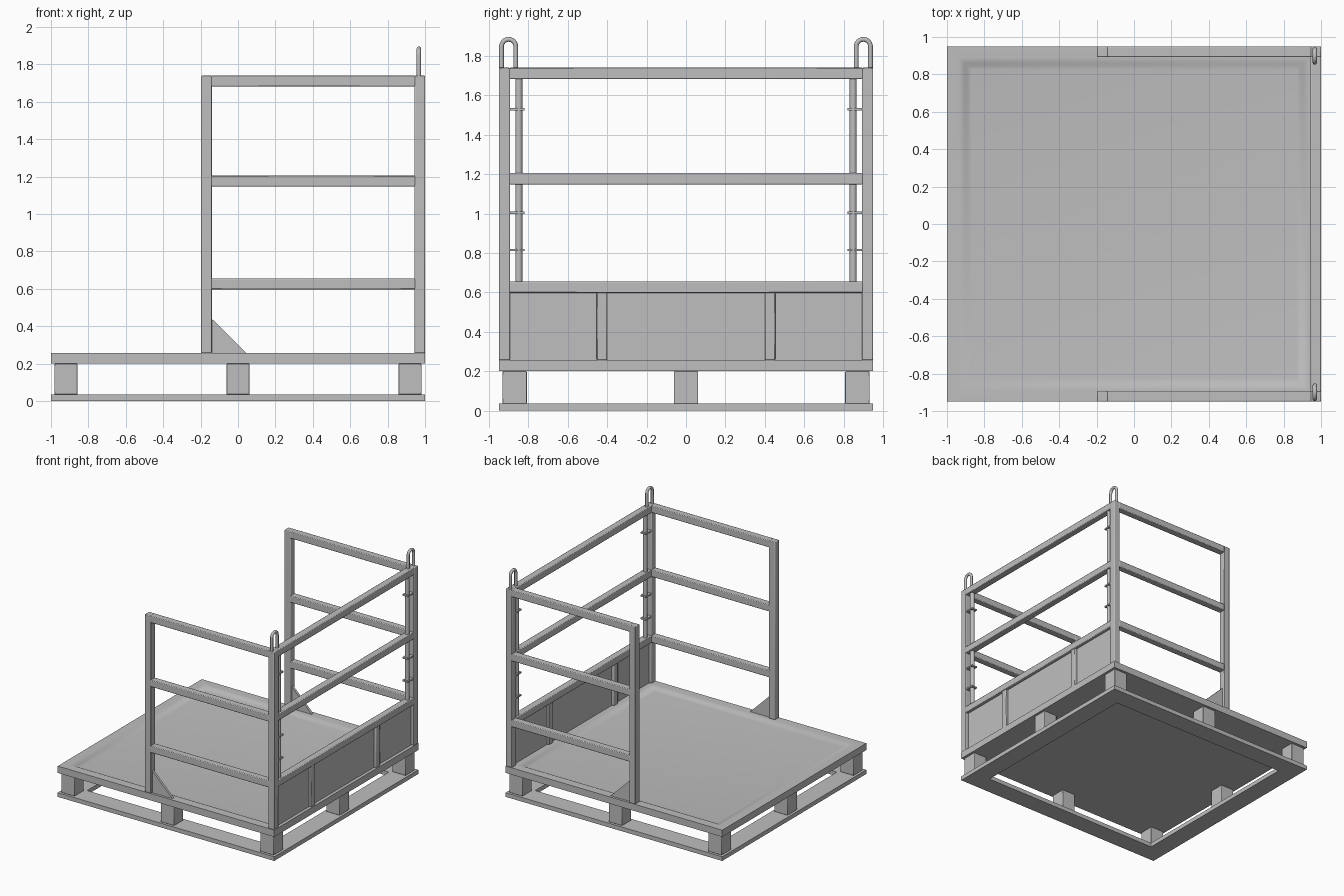
import bpy, bmesh, math
from mathutils import Vector

if "Cube" in bpy.data.objects:
    bpy.data.objects.remove(bpy.data.objects["Cube"])

steel = bpy.data.materials.new("galvanised grey")
steel.diffuse_color = (0.52, 0.52, 0.52, 1)
steel.use_nodes = True
steel.node_tree.nodes["Principled BSDF"].inputs["Base Color"].default_value = steel.diffuse_color


def finish(name, bm, bevel=0.0, smooth=False):
    bmesh.ops.recalc_face_normals(bm, faces=bm.faces)
    me = bpy.data.meshes.new(name)
    bm.to_mesh(me)
    bm.free()
    me.materials.append(steel)
    ob = bpy.data.objects.new(name, me)
    bpy.context.collection.objects.link(ob)
    if bevel:
        mod = ob.modifiers.new("rounded edges", 'BEVEL')
        mod.width, mod.segments = bevel, 2
    if smooth or bevel:
        bpy.ops.object.select_all(action='DESELECT')
        ob.select_set(True)
        bpy.context.view_layer.objects.active = ob
        bpy.ops.object.shade_smooth_by_angle(angle=math.radians(40))
    return ob


def box(name, x, y, z, bevel=0.0):
    """Box from (min, max) ranges on each axis."""
    bm = bmesh.new()
    bmesh.ops.create_cube(bm, size=1)
    for v in bm.verts:
        v.co = [r[0] + (c + 0.5) * (r[1] - r[0]) for c, r in zip(v.co, (x, y, z))]
    return finish(name, bm, bevel)


def mirrored(y0, y1, s):
    return tuple(sorted((s * y0, s * y1)))


def rings(name, loops, closed, smooth=False):
    """Skin a list of equal-length loops; cap the ends unless closed."""
    bm = bmesh.new()
    rows = [[bm.verts.new(p) for p in loop] for loop in loops]
    n = len(rows[0])
    for i in range(len(rows) if closed else len(rows) - 1):
        a, b = rows[i], rows[(i + 1) % len(rows)]
        for j in range(n):
            bm.faces.new((a[j], a[(j + 1) % n], b[(j + 1) % n], b[j]))
    if not closed:
        bm.faces.new(rows[0])
        bm.faces.new(rows[-1])
    return finish(name, bm, 0, smooth)


def rect(x0, x1, y, z):
    return [(x0, -y, z), (x1, -y, z), (x1, y, z), (x0, y, z)]


T = 0.057          # tube size
R = 0.005          # tube edge rounding
Y = 0.95           # half depth
Z0, Z1 = 0.2, 0.257  # deck bottom and top

# Skid frame resting on the floor
W = 0.16
rings("skid_frame", [rect(-1, 1, Y, 0), rect(-1, 1, Y, 0.035),
                     rect(-1 + W, 1 - W, Y - W, 0.035), rect(-1 + W, 1 - W, Y - W, 0)], True)

# Eight spacer blocks around the edge
for cx in (-0.92, 0, 0.92):
    for cy in (-0.87, 0, 0.87):
        if cx or cy:
            box("spacer_block", (cx - 0.062, cx + 0.062), (cy - 0.062, cy + 0.062),
                (0.035, Z0), 0.004)

# Deck with a shallow pressed recess (soft S-shaped edge)
loops = [rect(-1, 1, Y, Z0), rect(-1, 1, Y, Z1)]
for i in range(7):
    t = i / 6
    loops.append(rect(-0.935 + 0.065 * t, 0.935 - 0.065 * t, 0.89 - 0.065 * t,
                      Z1 - 0.02 * (1 - math.cos(math.pi * t)) / 2))
rings("deck", loops, False, True)

rails = ((0.598, 0.655), (1.148, 1.205), (1.683, 1.74))
for s in (-1, 1):
    wall = mirrored(Y - T, Y, s)
    # Posts and side rails
    box("corner_post", (1 - T, 1), wall, (Z1, 1.74), R)
    box("front_post", (-0.197, -0.197 + T), wall, (Z1, 1.74), R)
    for z in rails:
        box("side_rail", (-0.197 + T - R, 1 - T + R), wall, z, R)
    # Triangular gusset at the foot of the end post
    tri = [(-0.14, Z1), (0.045, Z1), (-0.14, 0.44)]
    rings("post_gusset", [[(x, s * y, z) for x, z in tri] for y in (0.91, 0.93)], False)
    # Vertical rod beside the corner post with its retaining tabs
    bm = bmesh.new()
    bmesh.ops.create_cone(bm, cap_ends=True, segments=20, radius1=0.018, radius2=0.018,
                          depth=1.04)
    bmesh.ops.translate(bm, verts=bm.verts, vec=(0.97, s * 0.848, 1.17))
    finish("vertical_rod", bm, 0, True)
    for z in (0.815, 1.005, 1.53):
        box("rod_tab", (0.945, 0.995), mirrored(0.82, 0.9, s), (z - 0.006, z + 0.006))
    # Lifting eye: round bar bent to an inverted U
    path = [(-0.036, 1.73)]
    path += [(-0.036 * math.cos(a), 1.848 + 0.036 * math.sin(a))
             for a in (math.pi * i / 12 for i in range(13))]
    path += [(0.036, 1.73)]
    loops = []
    for i, (py, pz) in enumerate(path):
        a = math.pi * min(max((i - 1) / 12, 0), 1)
        out = Vector((0, -math.cos(a), math.sin(a)))
        c = Vector((0.967, s * 0.9 + py, pz))
        loops.append([c + 0.012 * (out * math.cos(b) + Vector((math.sin(b), 0, 0)))
                      for b in (2 * math.pi * k / 12 for k in range(12))])
    rings("lifting_eye", loops, False, True)
    # Stiffener rib of the kick panel
    box("panel_rib", (0.945, 0.995), mirrored(0.4, 0.453, s), (Z1, 0.6), R)

# End rails and kick panel
for z in rails:
    box("end_rail", (1 - T, 1), (-Y + T - R, Y - T + R), z, R)
box("kick_panel", (0.966, 0.974), (-Y + T - R, Y - T + R), (Z1 - 0.005, 0.602))
